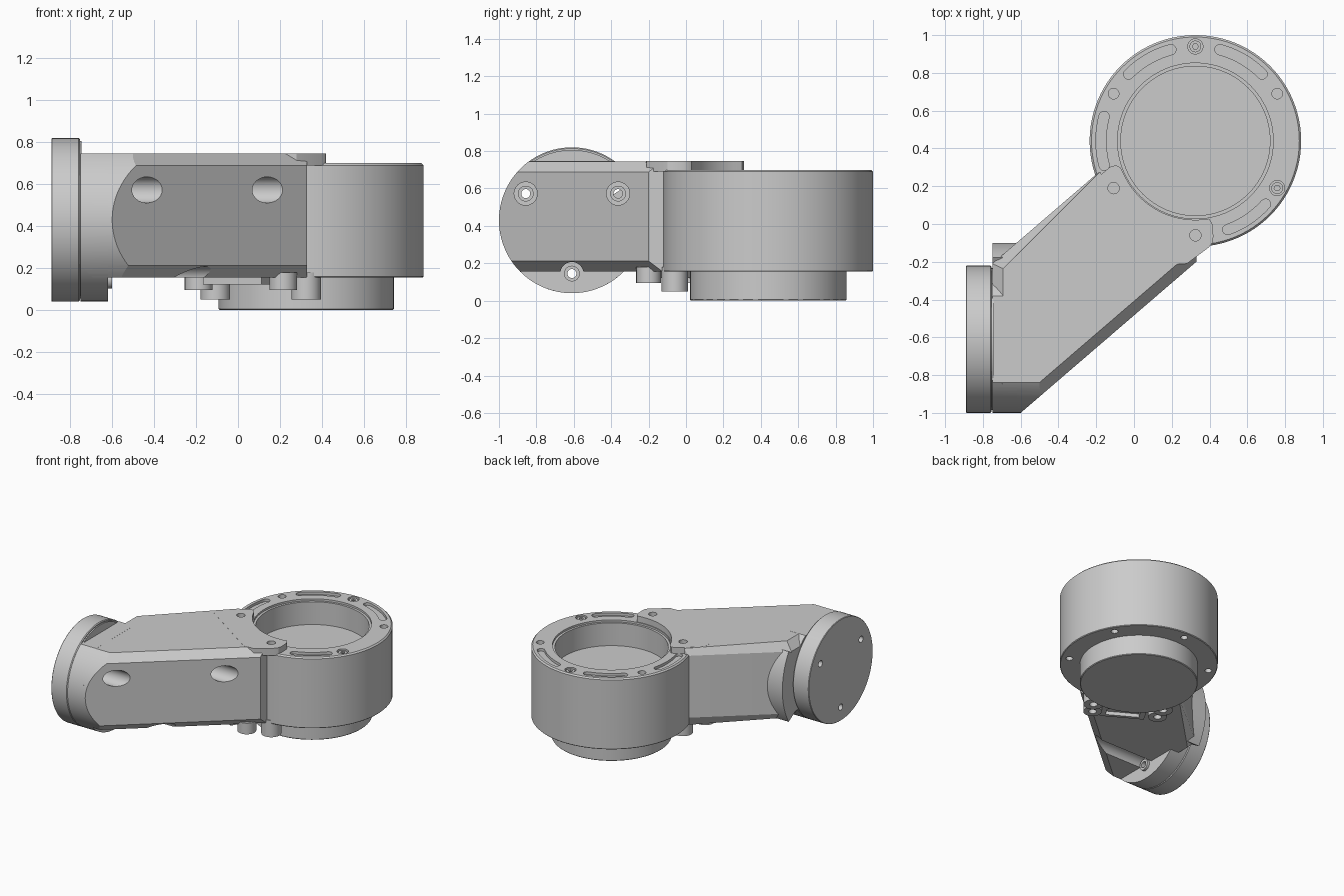
import bpy, bmesh
from math import sin, cos, radians, pi
from mathutils import Vector, Matrix

if "Cube" in bpy.data.objects:
    bpy.data.objects.remove(bpy.data.objects["Cube"])

RING = (0.325, 0.44)          # housing axis in plan
HUB = (-0.61, 0.43)           # flange axis in y, z


def arc(c, r, a0, a1, n=24):
    return [(c[0] + r * cos(radians(a0 + (a1 - a0) * i / n)),
             c[1] + r * sin(radians(a0 + (a1 - a0) * i / n))) for i in range(n + 1)]


def to_object(name, bm):
    bmesh.ops.recalc_face_normals(bm, faces=bm.faces)
    me = bpy.data.meshes.new(name)
    bm.to_mesh(me)
    bm.free()
    ob = bpy.data.objects.new(name, me)
    bpy.context.collection.objects.link(ob)
    return ob


def prism_bm(pts, lo, hi, axis='z'):
    bm = bmesh.new()
    put = (lambda p, h: (p[0], p[1], h)) if axis == 'z' else (lambda p, h: (h, p[0], p[1]))
    f = bm.faces.new([bm.verts.new(put(p, lo)) for p in pts])
    ext = bmesh.ops.extrude_face_region(bm, geom=[f])
    shift = Vector(put((0, 0), hi - lo))
    bmesh.ops.translate(bm, vec=shift, verts=[v for v in ext['geom'] if isinstance(v, bmesh.types.BMVert)])
    return bm


def prism(name, pts, lo, hi, axis='z'):
    return to_object(name, prism_bm(pts, lo, hi, axis))


def rod(name, c, r, lo, hi, axis='z', n=32):
    return prism(name, arc(c, r, 0, 360 * (n - 1) / n, n - 1), lo, hi, axis)


def lathe(name, prof, matrix, n=96):
    bm = bmesh.new()
    vs = [bm.verts.new((r, 0, z)) for r, z in prof]
    es = [bm.edges.new(p) for p in zip(vs, vs[1:])]
    bmesh.ops.spin(bm, geom=vs + es, cent=(0, 0, 0), axis=(0, 0, 1), angle=2 * pi, steps=n)
    bmesh.ops.remove_doubles(bm, verts=bm.verts, dist=1e-5)
    bm.transform(matrix)
    return to_object(name, bm)


def boolean(ob, tools, op='DIFFERENCE'):
    bpy.context.view_layer.objects.active = ob
    for t in tools:
        t.hide_render = True
        m = ob.modifiers.new("cut", 'BOOLEAN')
        m.object, m.operation, m.solver = t, op, 'EXACT'
        bpy.ops.object.modifier_apply(modifier=m.name)
        bpy.data.objects.remove(t)


def on_ring(deg, r=0.5):
    return arc(RING, r, deg, deg, 1)[0]


# Round motor housing with a recess above and a smaller disc below
housing = lathe("round_housing", [
    (0, 0), (0.4125, 0), (0.4175, 0.005), (0.4175, 0.155), (0.555, 0.155), (0.56, 0.16),
    (0.56, 0.69), (0.55, 0.70), (0.412, 0.70), (0.412, 0.685), (0.395, 0.685), (0.395, 0.51), (0, 0.51)],
    Matrix.Translation((*RING, 0)))
cuts = []
for a in range(30, 390, 60):
    big = a in (90, 330)
    cuts.append(rod("screw_hole", on_ring(a), 0.04 if big else 0.028, 0.665, 0.8))
    cuts.append(rod("under_hole", on_ring(a), 0.025, 0.1, 0.2))
for a in (42, 102, 162, 288):
    a0, a1 = a + 3, a + 33
    if a == 288:
        a0, a1 = 290, 318
    end0, end1 = on_ring(a0), on_ring(a1)
    slot = (arc(RING, 0.527, a0, a1, 16) + arc(end1, 0.027, a1, a1 + 180, 8)[1:-1]
            + arc(RING, 0.473, a1, a0, 16) + arc(end0, 0.027, a0 + 180, a0 + 360, 8)[1:-1])
    cuts.append(prism("slot", slot, 0.68, 0.8))
boolean(housing, cuts)

# Sunken screw heads in the two wide holes
heads = []
for i, a in enumerate((90, 330)):
    h = rod(f"rim_screw_{i}", on_ring(a), 0.031, 0.66, 0.693)
    boolean(h, [rod("socket", on_ring(a), 0.016, 0.675, 0.8, n=6)])
    heads.append(h)

# Slanted arm with chamfered long edges
plan = ([(-0.75, -1.0), (-0.60, -1.0), (0.33, -0.20), (0.33, -0.09)]
        + arc(RING, 0.53, 268, 198, 16) + [(-0.20, 0.263), (-0.75, -0.21)])
bm = prism_bm(plan, 0.155, 0.745)
long_edges = [e for e in bm.edges
              if abs(e.verts[0].co.z - e.verts[1].co.z) < 1e-4 and e.calc_length() > 0.7]
bmesh.ops.bevel(bm, geom=long_edges, offset=0.057, segments=1, affect='EDGES')
arm = to_object("arm", bm)
boolean(arm, [prism("arm_section", arc(HUB, 0.39, 90, 270, 48) + [(0.6, 0.04), (0.6, 0.82)], -0.8, 0.6, 'x')],
        'INTERSECT')

# Round arm root and its rear bulge beside the flange
root = prism("arm_root", arc(HUB, 0.39, 126, 414, 72), -0.75, -0.62, 'x')
bulge = prism("root_bulge", [HUB] + arc(HUB, 0.51, -32, 32, 32), -0.75, -0.62, 'x')

# Mounting flange disc and the narrow neck behind it
turn = Matrix.Translation((-0.89, *HUB)) @ Matrix.Rotation(pi / 2, 4, 'Y')
flange = lathe("flange", [(0, 0), (0.387, 0), (0.39, 0.004), (0.39, 0.130), (0.384, 0.136),
                          (0.376, 0.136), (0.376, 0.145), (0, 0.145)], turn)

# Three screws through the flange, with deep bores through the arm
seats = []
for i, p in enumerate(arc(HUB, 0.285, 30, 270, 2)):
    boolean(arm, [rod("bore", p, 0.062, -0.62, 0.6, 'x')])
    seats.append(rod(f"screw_seat_{i}", p, 0.042, -0.66, -0.60, 'x'))
    for ob in (arm, root, flange, seats[-1]):
        boolean(ob, [rod("through", p, 0.024, -1, 0.3, 'x')])

# Top clamp plate hugging the housing rim
plate = prism("clamp_plate", [(0.20, -0.215), (0.28, -0.21), (0.395, -0.125), (0.415, -0.10), (0.42, -0.07),
              (0.418, -0.01), (0.41, 0.01)] + arc(RING, 0.418, 280, 204, 32)
              + [(-0.072, 0.30), (-0.095, 0.311), (-0.125, 0.303), (-0.245, 0.205), (-0.28, 0.17), (-0.28, 0.11)],
              0.69, 0.746)
for a in (210, 270):
    boolean(plate, [rod("plate_hole", on_ring(a), 0.03, 0.715, 0.8)])

# Screw bosses under the arm
bosses = []
for i, (p, r, low) in enumerate(((on_ring(210), 0.07, 0.05), (on_ring(270), 0.07, 0.05),
                                 ((0.215, -0.20), 0.066, 0.095), ((-0.188, 0.035), 0.066, 0.095))):
    b = rod(f"boss_{i}", p, r, low, 0.18)
    boolean(b, [rod("boss_hole", p, 0.028, 0, low + 0.04)])
    bosses.append(b)


# Link frame between the bosses, set square to the clamp
def frame_rect(w, d):
    c = on_ring(240, 0.64)
    t, n = (cos(radians(-30)), sin(radians(-30))), (0.5, 0.866)
    return [(c[0] + sx * w * t[0] + sy * d * n[0], c[1] + sx * w * t[1] + sy * d * n[1])
            for sx, sy in ((-1, -1), (1, -1), (1, 1), (-1, 1))]


frame = prism("under_frame", frame_rect(0.16, 0.065), 0.122, 0.17)
boolean(frame, [prism("frame_slot", frame_rect(0.12, 0.04), 0, 0.15)])

# Smooth the round faces, keep the edges crisp
bpy.ops.object.select_all(action='DESELECT')
for ob in [housing, arm, root, bulge, flange, plate, frame] + heads + seats + bosses:
    ob.select_set(True)
bpy.context.view_layer.objects.active = housing
bpy.ops.object.shade_smooth_by_angle(angle=radians(25))
